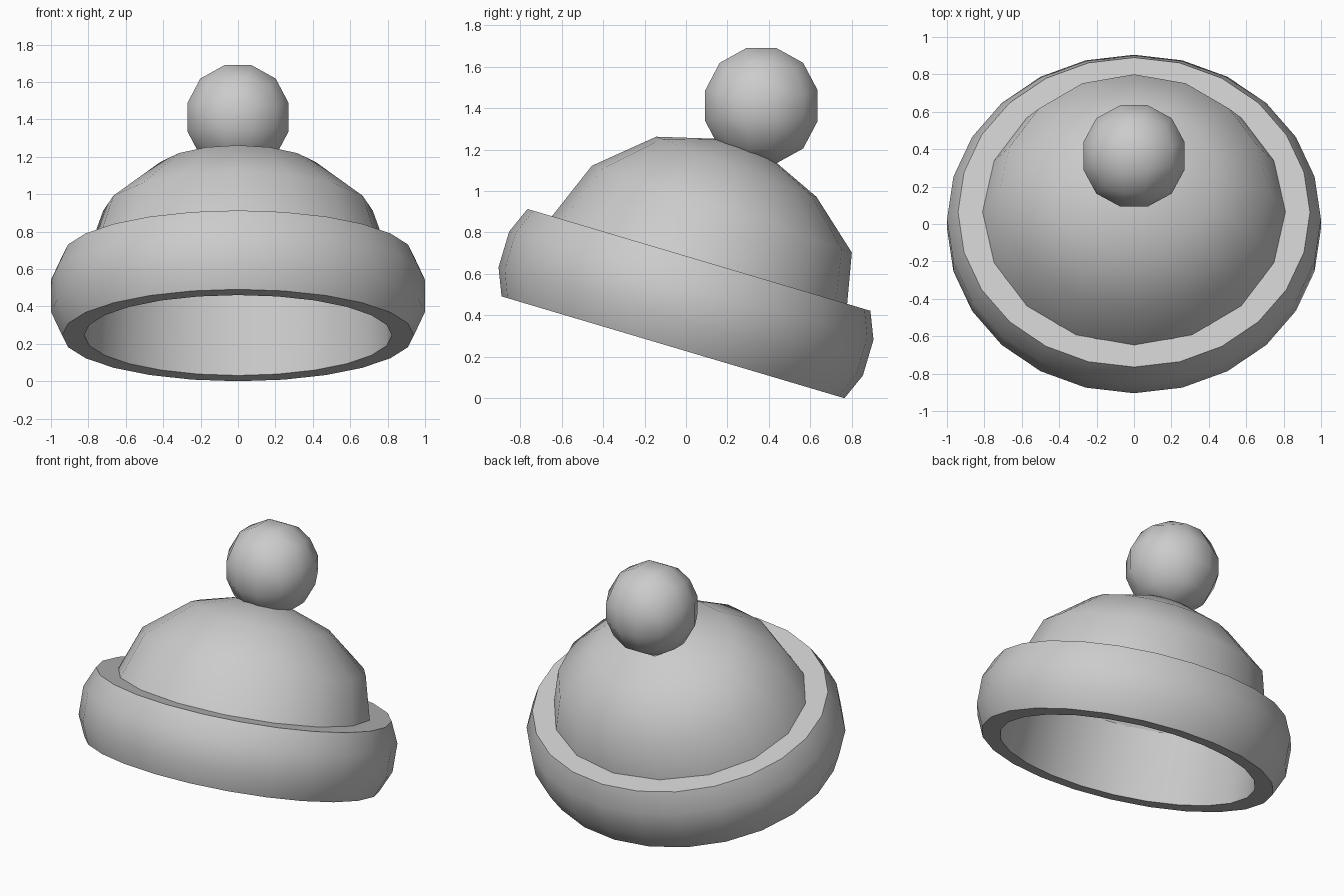
import bpy, bmesh, math
from mathutils import Matrix, Vector

if "Cube" in bpy.data.objects:
    bpy.data.objects.remove(bpy.data.objects["Cube"])

# The hat leans back about x; its local origin is the middle of the band
TILT = Matrix.Translation((0, 0, 0.457)) @ Matrix.Rotation(math.radians(-16.54), 4, 'X')
WIDE = 1.09  # sideways stretch of every ring


def finish(name, bm, angle=40):
    bmesh.ops.recalc_face_normals(bm, faces=bm.faces)
    mesh = bpy.data.meshes.new(name)
    bm.to_mesh(mesh)
    bm.free()
    ob = bpy.data.objects.new(name, mesh)
    bpy.context.collection.objects.link(ob)
    bpy.ops.object.select_all(action='DESELECT')
    ob.select_set(True)
    bpy.context.view_layer.objects.active = ob
    bpy.ops.object.shade_smooth_by_angle(angle=math.radians(angle))
    return ob


def loft(bm, rings, sides, closed=False):
    """Rings are (y centre, height, y radius, height lean at the back)."""
    loops = []
    for cy, h, r, lean in rings:
        loop = []
        for i in range(sides):
            a = math.tau * i / sides
            s, c = math.sin(a), math.cos(a)
            loop.append(bm.verts.new(TILT @ Vector((r * WIDE * s, cy + r * c, h + lean * c))))
        loops.append(loop)
    pairs = list(zip(loops, loops[1:]))
    if closed:
        pairs.append((loops[-1], loops[0]))
    for lo, hi in pairs:
        for i in range(sides):
            j = (i + 1) % sides
            bm.faces.new((lo[i], lo[j], hi[j], hi[i]))
    return loops


# Rolled band, a closed ring with an open centre
bm = bmesh.new()
profile = [(0.755, -0.22), (0.863, -0.22), (0.917, -0.09),
           (0.917, 0.09), (0.863, 0.22), (0.73, 0.22)]
loft(bm, [(0, h, r, 0) for r, h in profile], 24, closed=True)
finish("band", bm)

# Crown, a hollow dome slumping toward the back
bm = bmesh.new()
loops = loft(bm, [(0.0, 0.19, 0.752, 0),
                  (0.036, 0.486, 0.661, -0.022),
                  (0.045, 0.702, 0.412, -0.029),
                  (0.067, 0.792, 0.15, -0.013)], 16)
apex = bm.verts.new(TILT @ Vector((0, 0.07, 0.805)))
for i in range(16):
    bm.faces.new((loops[-1][i], loops[-1][(i + 1) % 16], apex))
finish("crown", bm, 60)

# Pompom, a ball made from a cube with three divisions per side
bm = bmesh.new()
bmesh.ops.create_cube(bm, size=2)
bmesh.ops.subdivide_edges(bm, edges=bm.edges[:], cuts=2, use_grid_fill=True)
for v in bm.verts:
    d = Vector([math.tan(c * math.pi / 4) for c in v.co]).normalized() * 0.29
    v.co = Vector((d.x, d.y, d.z * 1.025)) + Vector((0, 0.364, 1.412))
finish("pompom", bm, 60)
